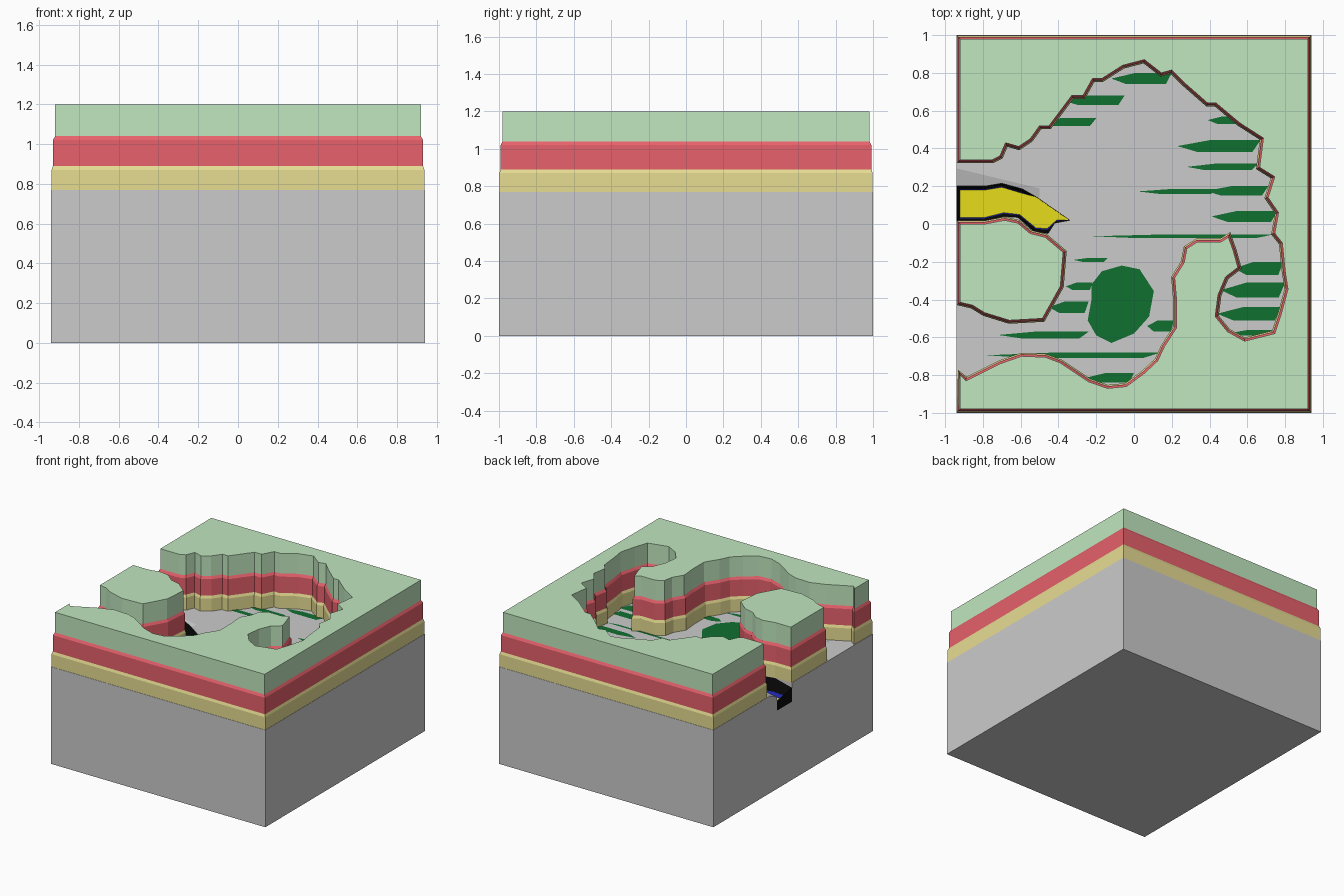
import bpy
from mathutils import Vector

if "Cube" in bpy.data.objects:
    bpy.data.objects.remove(bpy.data.objects["Cube"])


def paint(ob, name, rgb):
    mat = bpy.data.materials.get(name) or bpy.data.materials.new(name)
    mat.diffuse_color = (*rgb, 1)
    mat.use_nodes = True
    mat.node_tree.nodes["Principled BSDF"].inputs["Base Color"].default_value = mat.diffuse_color
    ob.data.materials.append(mat)


def make(name, verts, faces, rgb=None):
    me = bpy.data.meshes.new(name)
    me.from_pydata([tuple(v) for v in verts], [], faces)
    me.update()
    ob = bpy.data.objects.new(name, me)
    bpy.context.collection.objects.link(ob)
    if rgb:
        paint(ob, name + "_colour", rgb)
    return ob


def offset(pts, d):
    """Grow a counter-clockwise outline by d with mitred corners."""
    out, n = [], len(pts)
    for i in range(n):
        a, b, c = (Vector(pts[(i + k) % n]) for k in (-1, 0, 1))
        u, v = (b - a).normalized(), (c - b).normalized()
        n1, n2 = Vector((u.y, -u.x)), Vector((v.y, -v.x))
        out.append(b + (n1 + n2) * d / max(0.45, 1 + n1.dot(n2)))
    return out


def stack(name, pts, levels, rgb=None):
    """Solid made from rings of one outline, levels = (z, offset)."""
    n = len(pts)
    verts = [(p[0], p[1], z) for z, d in levels for p in offset(pts, d)]
    faces = [list(range(n))[::-1], list(range(len(verts) - n, len(verts)))]
    for r in range(len(levels) - 1):
        for i in range(n):
            j = (i + 1) % n
            faces.append([r*n + i, r*n + j, r*n + n + j, r*n + n + i])
    return make(name, verts, faces, rgb)


# Valley rim, from the upper left round to the lower left
rim_north = [(-.92, .34), (-.75, .34), (-.71, .36), (-.68, .43), (-.61, .41), (-.55, .45),
             (-.50, .52), (-.45, .52), (-.33, .68), (-.27, .68), (-.22, .77), (-.17, .77),
             (-.06, .84), (.055, .87), (.145, .80), (.20, .815), (.27, .745), (.39, .64),
             (.435, .64), (.56, .535), (.685, .455), (.665, .30), (.745, .25), (.71, .14),
             (.765, .06), (.745, -.05), (.785, -.10), (.80, -.25), (.815, -.345)]
rim_south = [(.78, -.475), (.745, -.58), (.585, -.62), (.495, -.57), (.43, -.49),
             (.445, -.375), (.485, -.28), (.55, -.23), (.525, -.14), (.50, -.07),
             (.46, -.095), (.335, -.095), (.28, -.13), (.265, -.205), (.215, -.285),
             (.225, -.40), (.225, -.55), (.16, -.65), (.125, -.725), (.055, -.79),
             (-.04, -.86), (-.14, -.87), (-.24, -.835), (-.39, -.735), (-.47, -.705),
             (-.595, -.70), (-.71, -.74), (-.89, -.83), (-.92, -.80)]
plateau = [(-.92, .98)] + rim_north + rim_south + [(-.92, -.98), (.92, -.98), (.92, .98)]
island = [(-.92, 0), (-.92, -.415), (-.855, -.43), (-.79, -.47), (-.66, -.51), (-.485, -.50),
          (-.39, -.33), (-.375, -.15), (-.47, -.07), (-.55, -.05), (-.615, .005),
          (-.685, .02), (-.79, 0)]

# Rock layers with a small bevel on top of the lower two
layers = [("yellow_layer", [(.77, .018), (.87, .018), (.89, .011)], (.8, .72, .29)),
          ("red_layer", [(.89, .011), (1.02, .011), (1.04, 0)], (.8, .12, .15)),
          ("green_layer", [(1.04, 0), (1.2, 0)], (.53, .8, .52))]
for name, levels, rgb in layers:
    stack("plateau_" + name, plateau, levels, rgb)
    stack("island_" + name, island, levels, rgb)

# Channel outlines, outer lip and inner floor edge, point by point
lip = [(-.94, .20), (-.79, .20), (-.70, .215), (-.59, .185), (-.52, .145), (-.34, .02),
       (-.42, .005), (-.455, -.05), (-.53, -.04), (-.615, .035), (-.69, .04),
       (-.79, .015), (-.94, .015)]
bed = [(-.92, .18), (-.79, .18), (-.70, .195), (-.60, .165), (-.52, .143), (-.345, .022),
       (-.41, .02), (-.46, -.025), (-.52, -.02), (-.605, .05), (-.69, .06),
       (-.79, .035), (-.92, .035)]

# Grey base block with the channel and its sloping north bank cut out
base = stack("base_block", [(-.94, -1), (.94, -1), (.94, 1), (-.94, 1)], [(0, 0), (.77, 0)])
notch_outline = [(-1.1, .20)] + lip[1:-1] + [(-1.1, .015)]
notch = stack("channel_cutter", notch_outline[::-1], [(.62, 0), (.9, 0)])
bank = make("bank_cutter",
            [(-1.1, .345, .771), (-1.1, .18, .69), (-1.1, .18, .9), (-1.1, .345, .9),
             (-.5, .20, .771), (-.5, .13, .765), (-.5, .13, .9), (-.5, .20, .9)],
            [(0, 1, 2, 3), (7, 6, 5, 4), (0, 4, 5, 1), (1, 5, 6, 2), (2, 6, 7, 3), (3, 7, 4, 0)])
for cutter in (notch, bank):
    mod = base.modifiers.new(cutter.name, "BOOLEAN")
    mod.operation, mod.solver, mod.object = "DIFFERENCE", "EXACT", cutter
    cutter.hide_render = True
    cutter.hide_set(True)

# Channel lining: black banks, thin blue edge, yellow bed
n = len(lip)


def lip_height(p):
    if p[0] < -.6 and p[1] > .1:
        return .70
    return .73 if p[0] < -.9 else .768


def band(name, ring_a, ring_b, rgb):
    faces = [(i, n + i, n + (i + 1) % n, (i + 1) % n) for i in range(n)]
    return make(name, ring_a + ring_b, [f[::-1] for f in faces], rgb)


outer = [Vector((*p, lip_height(p))) for p in lip]
inner = [Vector((*p, .63)) for p in bed]
middle = [a.lerp(b, .75) for a, b in zip(outer, inner)]
band("channel_bank", outer, middle, (.003, .003, .003))
band("channel_blue_edge", middle, inner, (.02, .03, .6))
make("channel_bed", inner, [list(range(n))[::-1]], (.8, .72, .012))
make("channel_end", [(-.94, .20, .62), (-.94, .015, .62), outer[-1], outer[0]],
     [(0, 1, 2, 3)], (.003, .003, .003))

# Pond and grass streaks on the valley floor
dark_green = (.005, .16, .03)
pond = [(-.065, -.22), (-.17, -.25), (-.225, -.32), (-.225, -.40), (-.245, -.51), (-.20, -.59),
        (-.12, -.63), (0, -.58), (.08, -.49), (.105, -.355), (.03, -.24)]
stack("pond", pond, [(.768, 0), (.773, 0)], dark_green)

# Each streak: left x, right x, low y, high y
streaks = [(-.12, .20, .74, .80), (-.38, -.05, .63, .68), (-.52, -.20, .52, .56),
           (.39, .59, .53, .57), (.23, .67, .38, .445), (.28, .66, .285, .32),
           (.02, .45, .16, .185), (.38, .71, .15, .20), (.41, .76, .01, .07),
           (-.22, .74, -.075, -.055), (.53, .79, -.27, -.20), (.46, .80, -.39, -.31),
           (.44, .78, -.51, -.44), (.52, .74, -.59, -.56), (-.32, -.14, -.20, -.18),
           (-.36, -.22, -.35, -.31), (-.45, -.24, -.47, -.41), (-.72, -.24, -.605, -.57),
           (-.78, .14, -.71, -.68), (-.26, 0, -.84, -.79), (.07, .21, -.57, -.51)]
verts, faces = [], []
for x0, x1, y0, y1 in streaks:
    k, w = len(verts), x1 - x0
    verts += [(x0, (y0 + y1) / 2, .773), (x0 + .25 * w, y0, .773), (x1 - .1 * w, y0, .773),
              (x1, y1, .773), (x0 + .4 * w, y1, .773)]
    faces.append(list(range(k, k + 5)))
make("grass_streaks", verts, faces, dark_green)
